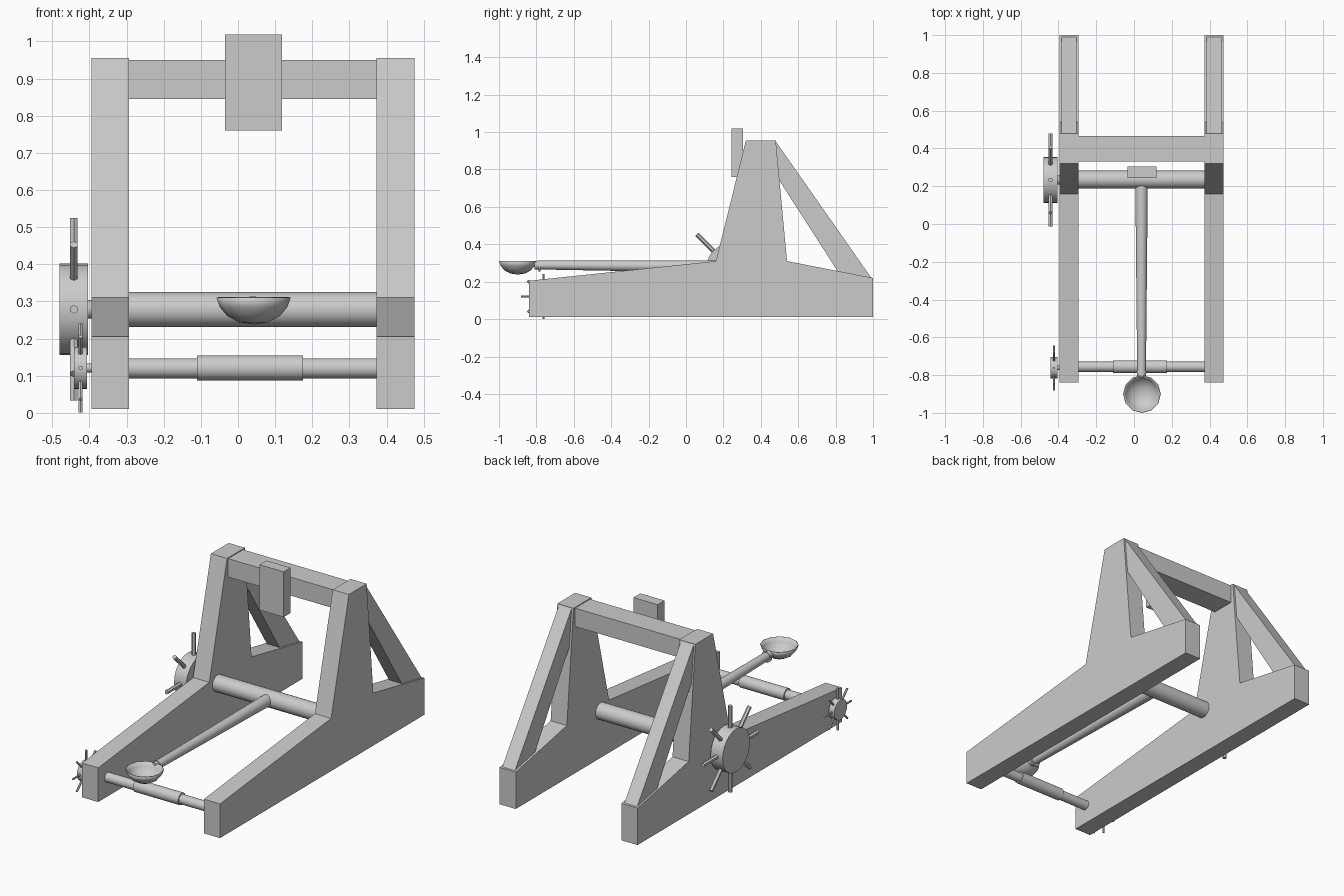
import bpy, bmesh
from math import pi, cos, sin
from mathutils import Vector

cube = bpy.data.objects.get("Cube")
if cube:
    bpy.data.objects.remove(cube)

MID = 0.04  # centre plane of the timber frame

grey = bpy.data.materials.new("plain_grey")
grey.use_nodes = True
color = (0.6, 0.6, 0.6, 1)
grey.diffuse_color = color
grey.node_tree.nodes["Principled BSDF"].inputs["Base Color"].default_value = color


def finish(name, bm, smooth=False):
    bmesh.ops.recalc_face_normals(bm, faces=bm.faces)
    mesh = bpy.data.meshes.new(name)
    bm.to_mesh(mesh)
    bm.free()
    mesh.materials.append(grey)
    ob = bpy.data.objects.new(name, mesh)
    bpy.context.collection.objects.link(ob)
    if smooth:
        bpy.ops.object.select_all(action='DESELECT')
        ob.select_set(True)
        bpy.context.view_layer.objects.active = ob
        bpy.ops.object.shade_smooth_by_angle(angle=pi / 4)
    return ob


def slab(name, profile, x0, x1):
    """Side profile (y, z) extruded along x."""
    bm = bmesh.new()
    face = bm.faces.new([bm.verts.new((x0, y, z)) for y, z in profile])
    new = bmesh.ops.extrude_face_region(bm, geom=[face])["geom"]
    bmesh.ops.translate(bm, vec=(x1 - x0, 0, 0),
                        verts=[v for v in new if isinstance(v, bmesh.types.BMVert)])
    return finish(name, bm)


def block(name, x0, x1, y0, y1, z0, z1):
    return slab(name, [(y0, z0), (y1, z0), (y1, z1), (y0, z1)], x0, x1)


def rod(name, start, end, r0, r1=None, sides=24):
    """Round bar between two points, optionally tapered."""
    a, b = Vector(start), Vector(end)
    bm = bmesh.new()
    bmesh.ops.create_cone(bm, cap_ends=True, segments=sides, radius1=r0,
                          radius2=r0 if r1 is None else r1, depth=(b - a).length)
    turn = (b - a).to_track_quat('Z', 'Y').to_matrix().to_4x4()
    bmesh.ops.transform(bm, matrix=turn, verts=bm.verts)
    bmesh.ops.translate(bm, vec=(a + b) / 2, verts=bm.verts)
    return finish(name, bm, smooth=True)


def hand_wheel(name, y, z, x0, x1, radius, reach, peg, hub):
    """Drum outside the frame with eight radial pegs and a short hub."""
    rod(name + "_drum", (x0, y, z), (x1, y, z), radius)
    rod(name + "_hub", (x1 - 0.01, y, z), (-0.385, y, z), hub, sides=16)
    xm = (x0 + x1) / 2
    for i in range(8):
        a = i * pi / 4
        d = Vector((0, cos(a), sin(a)))
        c = Vector((xm, y, z))
        rod(f"{name}_peg_{i + 1}", c + d * radius * 0.8, c + d * reach, peg, sides=6)


# Side frames with their rear braces
frame = [(-0.84, 0.01), (1, 0.01), (1, 0.22), (0.54, 0.31),
         (0.48, 0.955), (0.32, 0.955), (0.16, 0.31), (-0.84, 0.205)]
brace = [(0.48, 0.95), (0.99, 0.222), (0.81, 0.257), (0.5, 0.74)]
for side, s in (("left", 1), ("right", -1)):
    slab(side + "_frame", frame, MID + s * 0.333, MID + s * 0.435)
    slab(side + "_brace", brace, MID + s * 0.345, MID + s * 0.425)

# Top beam and the stop pad
block("cross_beam", -0.295, 0.375, 0.33, 0.465, 0.845, 0.95)
block("stop_pad", -0.035, 0.118, 0.243, 0.305, 0.76, 1.018)

# Main axle, front winch roller and its sleeve
rod("main_axle", (-0.295, 0.235, 0.278), (0.376, 0.235, 0.278), 0.047)
rod("winch_roller", (-0.295, -0.756, 0.12), (0.376, -0.756, 0.12), 0.027)
rod("winch_sleeve", (-0.11, -0.756, 0.121), (0.175, -0.756, 0.121), 0.034)

# Hand wheels on the right side
hand_wheel("main_wheel", 0.233, 0.279, -0.48, -0.404, 0.123, 0.246, 0.012, 0.025)
hand_wheel("winch_wheel", -0.762, 0.121, -0.442, -0.406, 0.057, 0.12, 0.006, 0.012)

# Throwing arm and collar
rod("throwing_arm", (MID, 0.22, 0.28), (MID, -0.81, 0.289), 0.033, 0.023)
rod("arm_collar", (MID, -0.778, 0.284), (MID, -0.788, 0.284), 0.03)

# Open bowl, spun from a half profile
bm = bmesh.new()
half = [(0.1, 0.31), (0.091, 0.285), (0.071, 0.261), (0.04, 0.244), (0, 0.238)]
pts = [bm.verts.new((r, 0, z)) for r, z in half]
edges = [bm.edges.new(pair) for pair in zip(pts, pts[1:])]
bmesh.ops.spin(bm, geom=pts + edges, cent=(0, 0, 0), axis=(0, 0, 1),
               angle=2 * pi, steps=12)
bmesh.ops.remove_doubles(bm, verts=bm.verts, dist=0.0005)
bmesh.ops.translate(bm, vec=(MID + 0.002, -0.9, 0), verts=bm.verts)
bowl = finish("bowl", bm, smooth=True)
shell = bowl.modifiers.new("thickness", 'SOLIDIFY')
shell.thickness = 0.004
